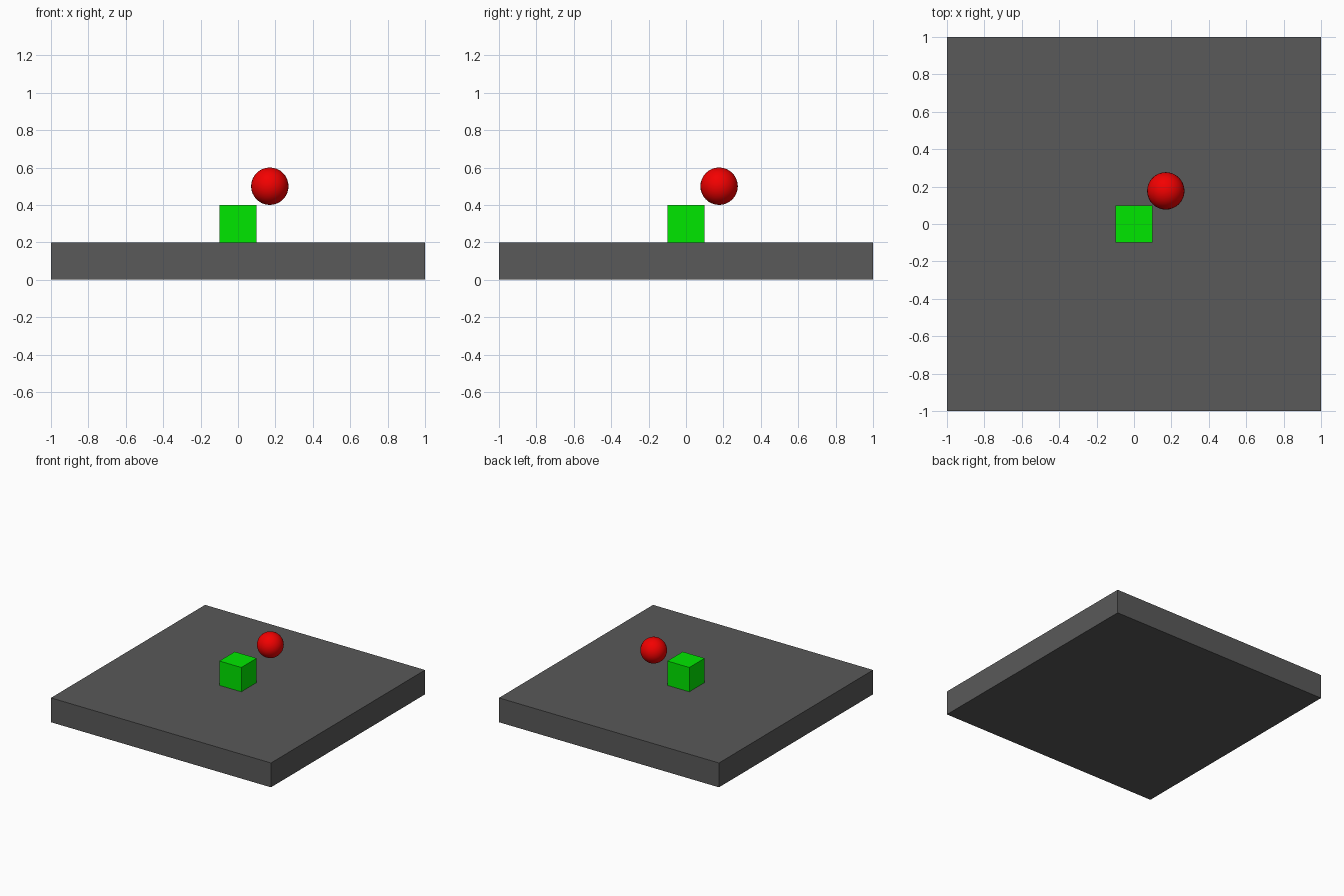
import bpy

if "Cube" in bpy.data.objects:
    bpy.data.objects.remove(bpy.data.objects["Cube"])


def finish(name, color):
    """Name the active object and give it a plain colour."""
    obj = bpy.context.object
    obj.name = name
    mat = bpy.data.materials.new(name + "_color")
    mat.diffuse_color = (*color, 1)
    mat.use_nodes = True
    mat.node_tree.nodes["Principled BSDF"].inputs["Base Color"].default_value = mat.diffuse_color
    obj.data.materials.append(mat)
    return obj


def box(name, size, bottom, color):
    """Box centred on x and y, standing at height bottom."""
    bpy.ops.mesh.primitive_cube_add(size=1, location=(0, 0, bottom + size[2] / 2))
    bpy.context.object.scale = size
    bpy.ops.object.transform_apply(location=False, rotation=False, scale=True)
    return finish(name, color)


# Square base slab
box("base_slab", (2, 2, 0.2), 0, (0.1, 0.1, 0.1))

# Small cube standing in the middle
box("center_cube", (0.2, 0.2, 0.2), 0.2, (0.0, 0.8, 0.0))

# Ball floating beside the cube's top corner
bpy.ops.mesh.primitive_uv_sphere_add(segments=32, ring_count=16, radius=0.1,
                                     location=(0.17, 0.177, 0.5))
finish("ball", (0.9, 0.0, 0.0))
bpy.ops.object.shade_smooth()
